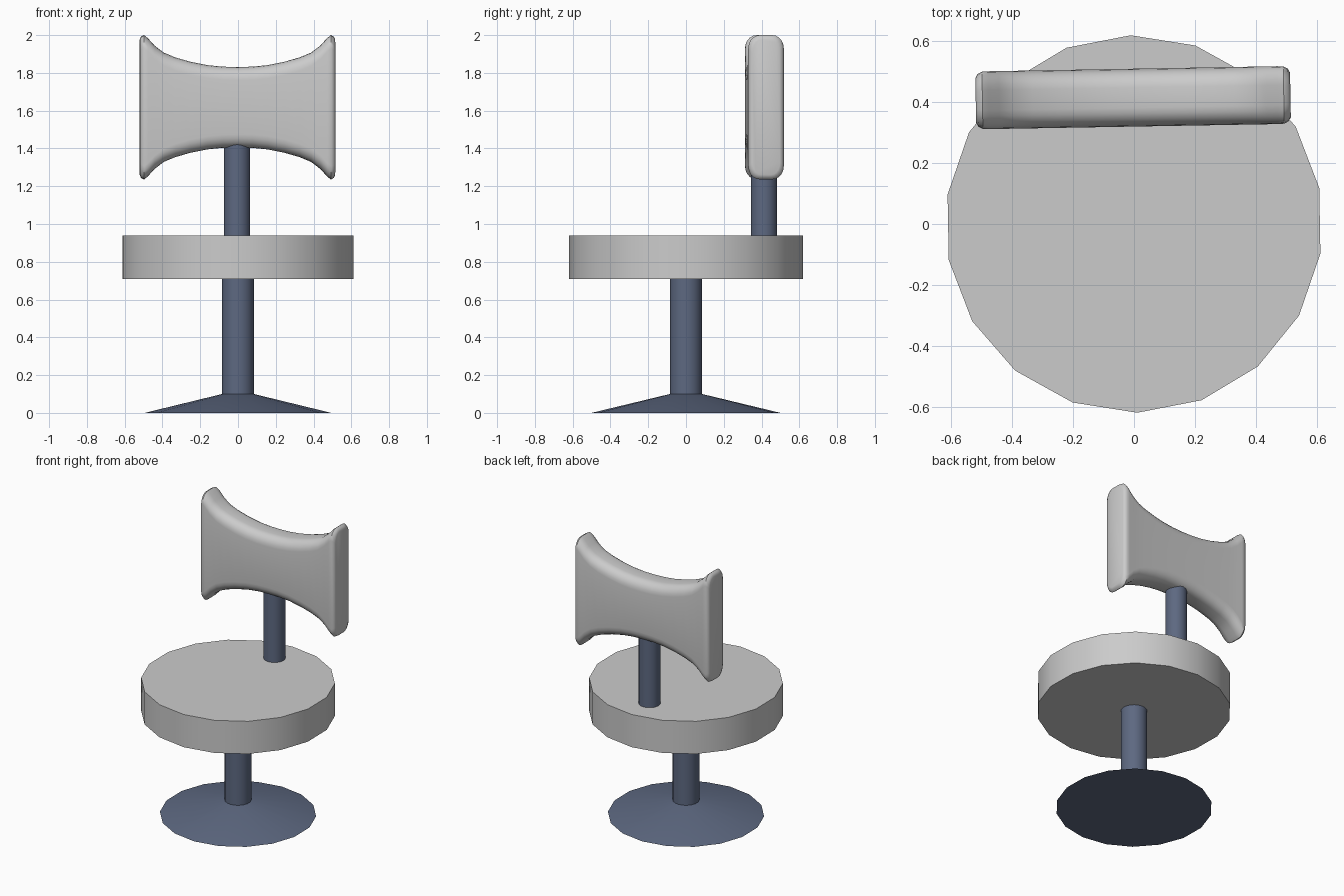
import bpy, bmesh, math
from mathutils import Matrix

if "Cube" in bpy.data.objects:
    bpy.data.objects.remove(bpy.data.objects["Cube"])

TURN = math.radians(1.0)   # whole chair is turned slightly
SIDES = 18

metal = bpy.data.materials.new("dark_metal")
metal.diffuse_color = (0.11, 0.14, 0.22, 1)
metal.use_nodes = True
metal.node_tree.nodes["Principled BSDF"].inputs["Base Color"].default_value = metal.diffuse_color


def finish(ob, mat=None):
    if mat:
        ob.data.materials.append(mat)
    bpy.ops.object.select_all(action='DESELECT')
    ob.select_set(True)
    bpy.context.view_layer.objects.active = ob
    bpy.ops.object.shade_smooth_by_angle(angle=math.radians(40))


def drum(name, r_low, r_high, z0, z1, x=0, y=0, mat=None):
    bpy.ops.mesh.primitive_cone_add(
        vertices=SIDES, radius1=r_low, radius2=r_high, depth=z1 - z0,
        location=(x, y, (z0 + z1) / 2), rotation=(0, 0, TURN))
    ob = bpy.context.object
    ob.name = name
    finish(ob, mat)


# Pedestal, seat and back post
drum("base", 0.50, 0.085, 0, 0.10, mat=metal)
drum("column", 0.085, 0.085, 0.10, 0.71, mat=metal)
drum("seat", 0.62, 0.62, 0.71, 0.94)
drum("back_post", 0.07, 0.07, 0.94, 1.45, -0.005, 0.413, mat=metal)

# Backrest: rounded sections lofted along x (x, half depth, half height)
half = [(0.0, .095, .213), (0.08, .095, .215), (0.16, .095, .223),
        (0.25, .095, .241), (0.33, .095, .264), (0.39, .095, .289),
        (0.44, .095, .327), (0.475, .095, .366), (0.495, .094, .382),
        (0.51, .086, .374), (0.517, .073, .358)]
stations = [(-x, t, h) for x, t, h in half[:0:-1]] + half


def section(t, h, n=5):
    """Rectangle in y/z with rounded corners."""
    ry, rz = t * 0.65, 0.07
    pts = []
    for q, (sy, sz) in enumerate([(1, 1), (-1, 1), (-1, -1), (1, -1)]):
        for i in range(n + 1):
            a = math.pi / 2 * (q + i / n)
            pts.append((sy * (t - ry) + ry * math.cos(a),
                        sz * (h - rz) + rz * math.sin(a)))
    return pts


bm = bmesh.new()
rings = [[bm.verts.new((x, y, z)) for y, z in section(t, h)]
         for x, t, h in stations]
for a, b in zip(rings, rings[1:]):
    for i in range(len(a)):
        j = (i + 1) % len(a)
        bm.faces.new((a[i], a[j], b[j], b[i]))
bm.faces.new(rings[0])
bm.faces.new(rings[-1])
bmesh.ops.recalc_face_normals(bm, faces=bm.faces)
bm.transform(Matrix.Translation((-0.003, 0.415, 1.618)) @ Matrix.Rotation(TURN, 4, 'Z'))
mesh = bpy.data.meshes.new("backrest")
bm.to_mesh(mesh)
bm.free()
backrest = bpy.data.objects.new("backrest", mesh)
bpy.context.collection.objects.link(backrest)
finish(backrest)
